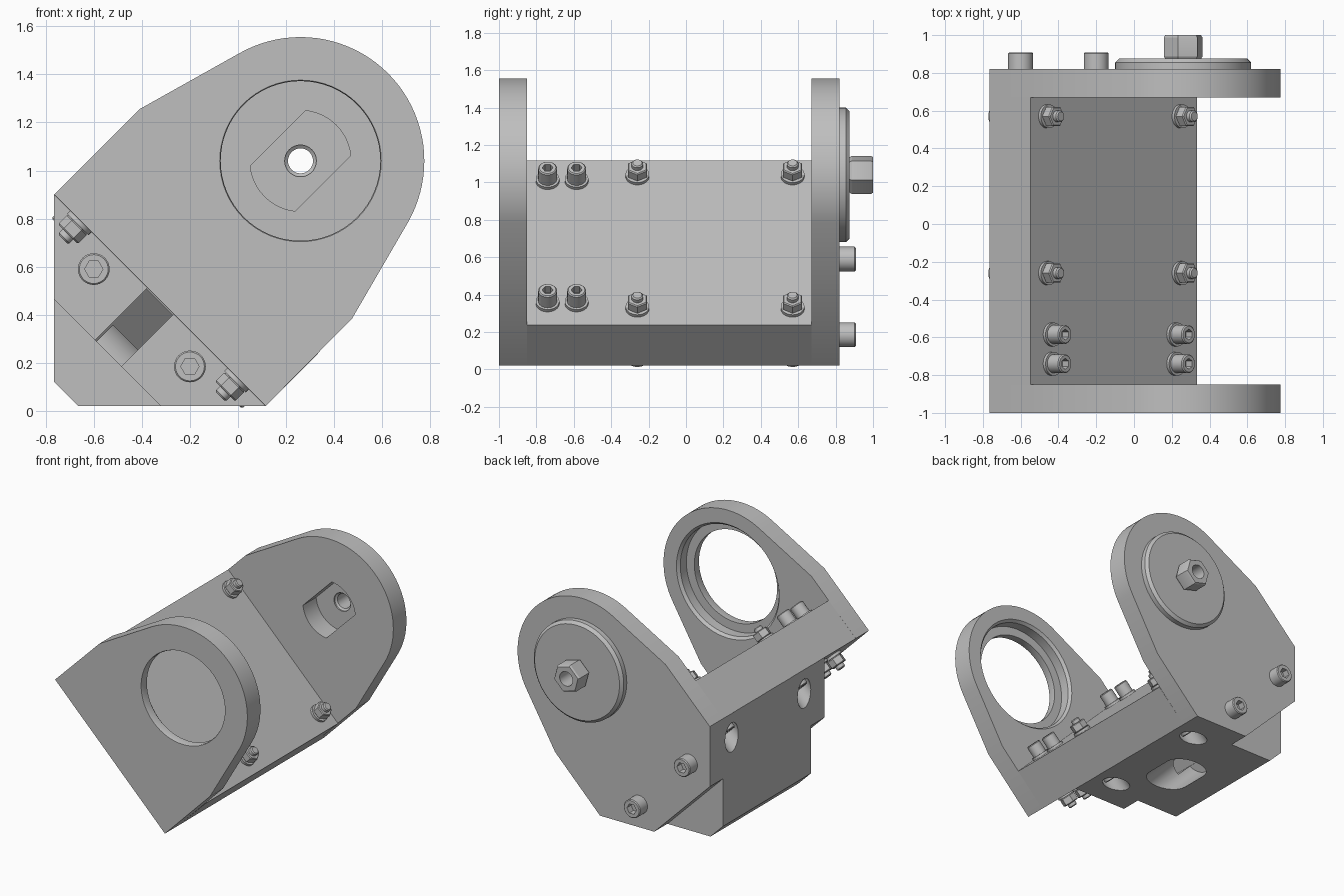
import bpy, bmesh, math
from mathutils import Matrix, Vector

cube = bpy.data.objects.get("Cube")
if cube:
    bpy.data.objects.remove(cube)

metal = bpy.data.materials.new("plain_grey_metal")
metal.use_nodes = True
GREY = (0.52, 0.52, 0.52, 1)
metal.diffuse_color = GREY
metal.node_tree.nodes["Principled BSDF"].inputs["Base Color"].default_value = GREY

R2 = math.sqrt(2)
AXIS = (0.26, 1.04)          # hinge centre in x, z
NORMAL = Vector((1, 0, 1)) / R2
BACK = Vector((0, 1, 0))
V_TOP, V_BOTTOM, V_FLANGE = 0.403, 0.095, -0.212


# Mapping helpers: the whole bracket leans 45 degrees about y
def lean(u, v, y):
    return Vector(((u + v) / R2, y, (v - u) / R2))


def side(a, b, c):
    return Vector((a, c, b))


def along(a, b, c):
    return lean(c, b, a)


def frame(origin, axis):
    return Matrix.Translation(origin) @ axis.to_track_quat('Z', 'Y').to_matrix().to_4x4()


def arc(cx, cy, r, start, end, steps):
    angles = [math.radians(start + (end - start) * i / steps) for i in range(steps + 1)]
    return [(cx + r * math.cos(t), cy + r * math.sin(t)) for t in angles]


def finish(name, bm):
    bmesh.ops.recalc_face_normals(bm, faces=bm.faces)
    mesh = bpy.data.meshes.new(name)
    bm.to_mesh(mesh)
    bm.free()
    mesh.materials.append(metal)
    obj = bpy.data.objects.new(name, mesh)
    bpy.context.scene.collection.objects.link(obj)
    return obj


def prism(name, profile, c0, c1, mapping=side):
    bm = bmesh.new()
    rings = [[bm.verts.new(mapping(a, b, c)) for a, b in profile] for c in (c0, c1)]
    n = len(profile)
    for ring in rings:
        bm.faces.new(ring)
    for i in range(n):
        j = (i + 1) % n
        bm.faces.new((rings[0][i], rings[0][j], rings[1][j], rings[1][i]))
    return finish(name, bm)


def turned(name, profile, matrix=Matrix(), n=48, phase=0):
    """Solid stack of rings (radius, height) with flat ends."""
    bm = bmesh.new()
    rings = []
    for r, h in profile:
        angles = [2 * math.pi * i / n + math.radians(phase) for i in range(n)]
        rings.append([bm.verts.new(matrix @ Vector((r * math.cos(t), r * math.sin(t), h)))
                      for t in angles])
    for low, high in zip(rings, rings[1:]):
        for i in range(n):
            j = (i + 1) % n
            bm.faces.new((low[i], low[j], high[j], high[i]))
    bm.faces.new(rings[0])
    bm.faces.new(rings[-1])
    return finish(name, bm)


cutters = []


def cut(target, *tools):
    for tool in tools:
        tool.hide_render = True
        if tool not in cutters:
            cutters.append(tool)
        mod = target.modifiers.new("cut", 'BOOLEAN')
        mod.operation, mod.solver, mod.object = 'DIFFERENCE', 'EXACT', tool
        bpy.context.view_layer.objects.active = target
        bpy.ops.object.modifier_apply(modifier=mod.name)


# Arms: rounded lug with a diagonal foot
lug = [(-0.765, 0.9), (-0.41, 1.255)] + arc(*AXIS, 0.515, 120, -30, 40) + [(0.475, 0.385), (0.115, 0.02)]
front_arm = prism("front_arm", lug, -1.0, -0.85)
back_arm = prism("back_arm", lug + [(-0.32, 0.02), (-0.765, 0.465)], 0.67, 0.82)

# Stepped bearing bore in the front arm
bore = turned("bore_cutter", [(0.34, -0.01), (0.332, 0.01), (0.332, 0.06), (0.395, 0.06),
                              (0.395, 0.13), (0.42, 0.16)],
              frame(side(*AXIS, -1.0), BACK), 64)
cut(front_arm, bore)

# Double-flat recess in the back arm
flats = arc(0, 0, 0.21, -39, 39, 12) + arc(0, 0, 0.21, 141, 219, 12)
centre_u, centre_v = (AXIS[0] - AXIS[1]) / R2, (AXIS[0] + AXIS[1]) / R2
recess = prism("recess_cutter", flats, 0.6, 0.9,
               lambda a, b, c: lean(centre_u + b, centre_v + a, c))
cut(back_arm, recess)

# Hinge flange and its large nut, drilled through
back_face = frame(side(*AXIS, 0.82), BACK)
hinge_disc = turned("hinge_disc", [(0.36, 0), (0.36, 0.035), (0.34, 0.055)], back_face, 64)
hinge_nut = turned("hinge_nut", [(0.098, 0.055), (0.106, 0.067), (0.106, 0.168), (0.098, 0.18)],
                   back_face, 6, 15)
drill = turned("drill_cutter", [(0.066, -0.02), (0.066, 0.01), (0.052, 0.02), (0.052, 0.3)],
               back_face, 32)
cut(hinge_disc, drill)
cut(hinge_nut, drill)

# Cross plate between the arms
U0, U1 = -1.177, 0.067
plate = [(U0, V_BOTTOM), (U0, V_TOP), (U1, V_TOP), (U1, V_BOTTOM)]
prism("cross_plate", plate, -0.85, 0.67, lean)

# Mounting block and its front flange under the plate
mount_block = prism("mount_block", [(-0.765, 0.9), (-0.765, 0.12), (-0.665, 0.02), (0.115, 0.02)],
                    -0.34, 0.67)
mount_flange = prism("mount_flange", [(-0.765, 0.9), (-0.765, 0.465), (-0.32, 0.02), (0.115, 0.02)],
                     -0.49, -0.34)

# Cable passage: notch in the flange, sloped pocket, and rounded side outlet
S0, S1 = -0.629, -0.474
notch = prism("notch_cutter", [(-0.6, 0.15), (-0.6, -0.3), (-0.2, -0.3), (-0.2, 0.15)], S0, S1, along)
cut(mount_flange, notch)
pocket = prism("pocket_cutter", [(-0.36, 0.09), (-0.36, V_FLANGE), (0.05, V_FLANGE), (-0.335, 0.09)],
               S0, S1, along)
outlet = prism("outlet_cutter", arc(0.21, -0.19, 0.113, -90, 90, 12) + arc(0.01, -0.19, 0.113, 90, 270, 12),
               -0.62, 0.3, along)
cut(mount_block, pocket, outlet)

# Counterbores for the through bolts
BOLT_U, BOLT_Y = (-1.055, -0.055), (-0.26, 0.57)
for u in BOLT_U:
    for y in BOLT_Y:
        cut(mount_block, turned("counterbore_cutter", [(0.075, 0), (0.075, 0.9)],
                                frame(lean(u, V_BOTTOM + 0.001, y), -NORMAL), 24))


# Fastener meshes, modelled upright and shared by every copy
def socket_head(name, r, h, key):
    head = turned(name, [(r, 0), (r, h - 0.006), (r - 0.006, h)], n=32)
    cut(head, turned("key_cutter", [(key, h * 0.45), (key, h + 0.1)], n=6))
    return head


washer = turned("washer", [(0.063, 0), (0.063, 0.018)], n=32)
small_nut = turned("small_nut", [(0.052, 0.018), (0.058, 0.024), (0.058, 0.07), (0.052, 0.076)], n=6, phase=30)
bolt_tip = turned("bolt_tip", [(0.031, 0.07), (0.031, 0.098), (0.024, 0.105)], n=24)
cap_head = socket_head("cap_head", 0.05, 0.085, 0.029)
buried_head = socket_head("buried_head", 0.06, 0.077, 0.03)
side_head = socket_head("side_head", 0.066, 0.088, 0.038)
masters = [washer, small_nut, bolt_tip, cap_head, buried_head, side_head]


def place(parts, origin, axis, lift=0):
    for part in parts:
        copy = part.copy()
        bpy.context.scene.collection.objects.link(copy)
        copy.matrix_world = frame(origin + axis * lift, axis)


# Through bolts: nuts on top of the plate, heads in the counterbores
for u in BOLT_U:
    for y in BOLT_Y:
        place([washer, small_nut, bolt_tip], lean(u, V_TOP, y), NORMAL)
        place([buried_head], lean(u, V_BOTTOM, y), -NORMAL)

# Front pairs: cap screws on top, nuts below
for u in (-1.02, -0.095):
    for y in (-0.74, -0.585):
        place([washer], lean(u, V_TOP, y), NORMAL)
        place([cap_head], lean(u, V_TOP, y), NORMAL, 0.018)
        place([washer, small_nut, bolt_tip], lean(u, V_BOTTOM, y), -NORMAL)

# Side screws through the back arm and the front flange
for x, z in ((-0.6, 0.59), (-0.2, 0.185)):
    place([side_head], side(x, z, 0.82), BACK)
    place([side_head], side(x, z, -0.49), -BACK)

for extra in cutters + masters:
    bpy.data.objects.remove(extra)

# Smooth the round faces, keep the edges crisp
bpy.ops.object.select_all(action='DESELECT')
for obj in bpy.context.scene.objects:
    if obj.type == 'MESH' and metal.name in obj.data.materials:
        obj.select_set(True)
        bpy.context.view_layer.objects.active = obj
bpy.ops.object.shade_smooth_by_angle()
